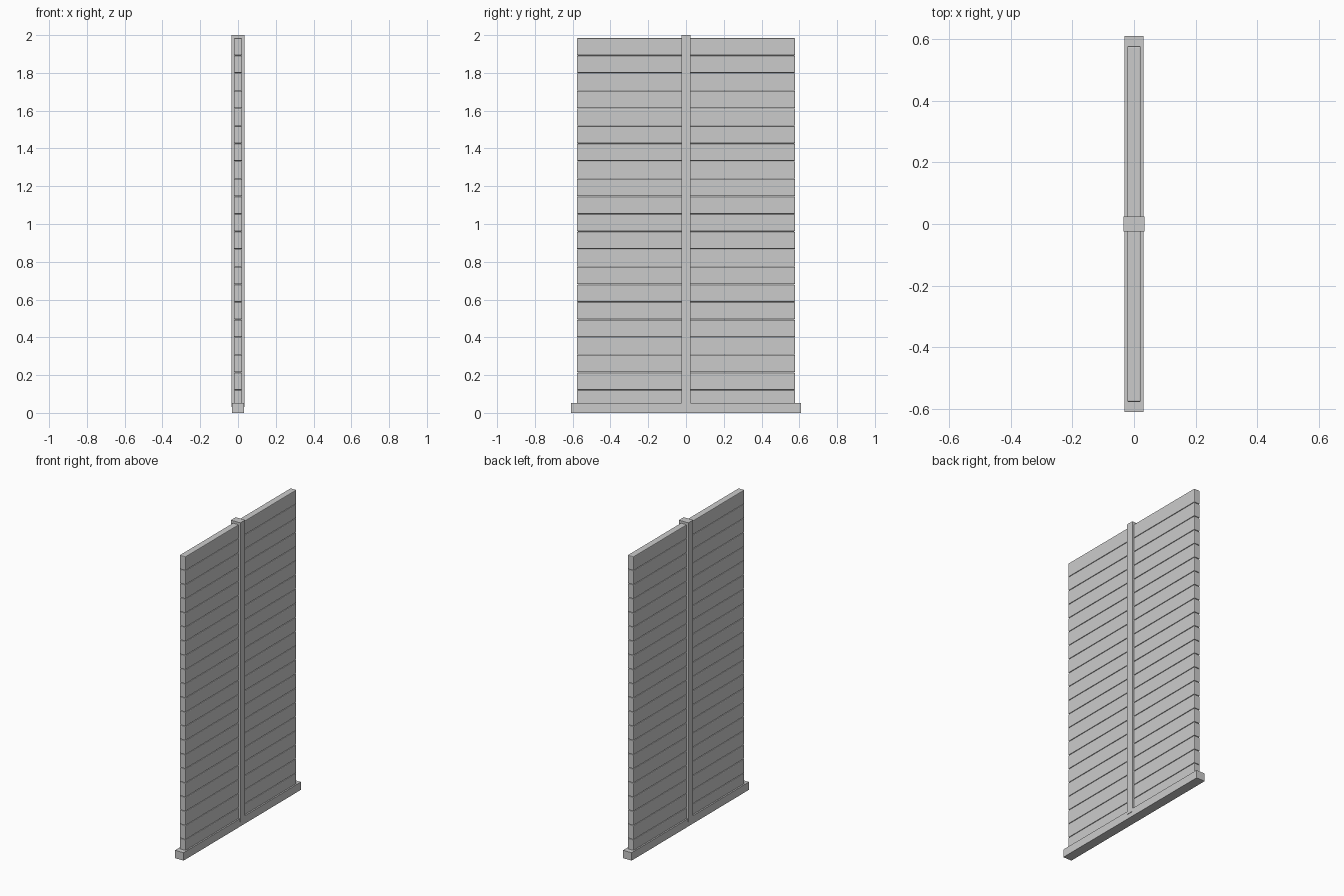
import bpy

if "Cube" in bpy.data.objects:
    bpy.data.objects.remove(bpy.data.objects["Cube"])


def box(name, x, y, z0, z1, bevel=0, segments=2):
    """Box centred on x and y, given half sizes and z range."""
    bpy.ops.mesh.primitive_cube_add(size=1, location=(0, 0, (z0 + z1) / 2))
    ob = bpy.context.object
    ob.name = name
    ob.scale = (2 * x, 2 * y, z1 - z0)
    bpy.ops.object.transform_apply(location=False, rotation=False, scale=True)
    if bevel:
        m = ob.modifiers.new("rounded_edges", "BEVEL")
        m.width = bevel
        m.segments = segments
    return ob


# Ground rail and centre post
box("base_rail", 0.031, 0.61, 0, 0.052)
box("centre_post", 0.034, 0.025, 0.03, 2.0)

# Stacked horizontal slats with rounded edges forming the grooves
PITCH = 0.0932
BOTTOM = 0.028
for i in range(21):
    z = BOTTOM + i * PITCH
    box(f"slat_{i + 1}", 0.0215, 0.577, z + 0.001, z + PITCH - 0.001, 0.004)
